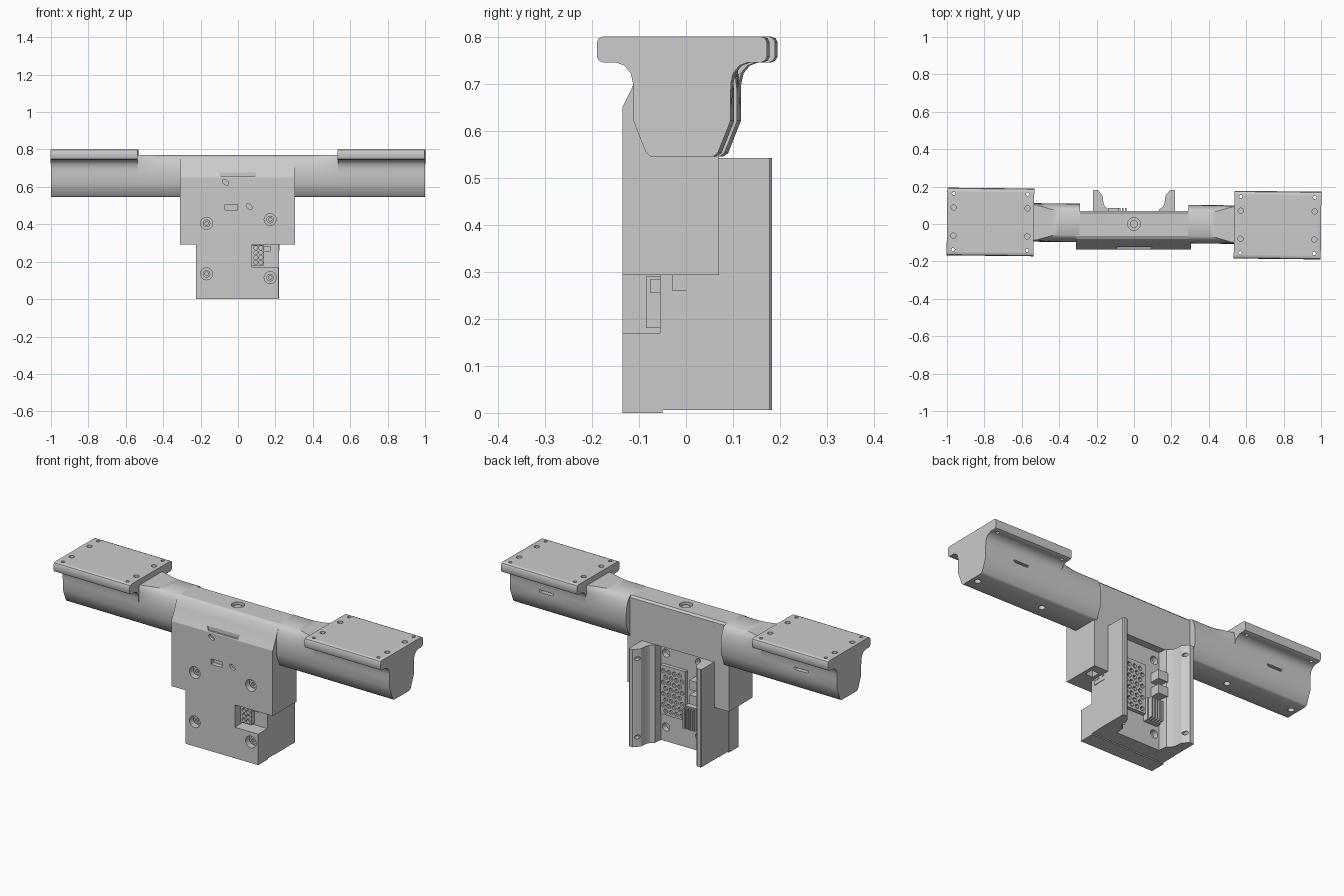
import bpy, bmesh, math
from mathutils import Matrix, Vector

if "Cube" in bpy.data.objects:
    bpy.data.objects.remove(bpy.data.objects["Cube"], do_unlink=True)

grey = bpy.data.materials.new("plain_grey")
grey.use_nodes = True
grey.diffuse_color = (0.6, 0.6, 0.6, 1)
grey.node_tree.nodes["Principled BSDF"].inputs["Base Color"].default_value = (0.6, 0.6, 0.6, 1)


def place(axis, a, b, t):
    """Put 2D profile point (a, b) at distance t along an axis."""
    return {"x": (t, a, b), "y": (a, t, b), "z": (a, b, t)}[axis]


def loft(bm, rings):
    """Skin closed rings of equal length and cap both ends."""
    loops = [[bm.verts.new(p) for p in ring] for ring in rings]
    n = len(loops[0])
    for r0, r1 in zip(loops, loops[1:]):
        for i in range(n):
            bm.faces.new((r0[i], r0[(i + 1) % n], r1[(i + 1) % n], r1[i]))
    bm.faces.new(loops[0])
    bm.faces.new(loops[-1])


def prism(bm, pts, axis, start, end):
    loft(bm, [[place(axis, a, b, t) for a, b in pts] for t in (start, end)])


def box(bm, x0, x1, y0, y1, z0, z1):
    prism(bm, [(x0, y0), (x1, y0), (x1, y1), (x0, y1)], "z", z0, z1)


def disc(bm, axis, a, b, r, start, end, sides=24, stretch=1, turn=0):
    pts = []
    for i in range(sides):
        t = 2 * math.pi * i / sides
        u, v = r * math.cos(t), r * stretch * math.sin(t)
        pts.append((a + u * math.cos(turn) - v * math.sin(turn),
                    b + u * math.sin(turn) + v * math.cos(turn)))
    prism(bm, pts, axis, start, end)


def finish(bm, name, angle=None):
    bmesh.ops.recalc_face_normals(bm, faces=bm.faces)
    mesh = bpy.data.meshes.new(name)
    bm.to_mesh(mesh)
    bm.free()
    mesh.materials.append(grey)
    ob = bpy.data.objects.new(name, mesh)
    bpy.context.collection.objects.link(ob)
    if angle:
        activate(ob)
        bpy.ops.object.shade_smooth_by_angle(angle=math.radians(angle))
    return ob


def activate(ob):
    bpy.ops.object.select_all(action="DESELECT")
    ob.select_set(True)
    bpy.context.view_layer.objects.active = ob


def cut(ob, bm):
    """Subtract the cutter mesh from an object."""
    tool = finish(bm, "cutter")
    tool.hide_render = True
    mod = ob.modifiers.new("cut", "BOOLEAN")
    mod.operation, mod.solver, mod.object = "DIFFERENCE", "EXACT", tool
    activate(ob)
    bpy.ops.object.modifier_apply(modifier=mod.name)
    bpy.data.objects.remove(tool, do_unlink=True)


def both(half):
    """Complete a half profile by mirroring it in its first coordinate."""
    return half + [(-a, b) for a, b in reversed(half)]


yaw = Matrix.Translation((0, 0.0025, 0)) @ Matrix.Rotation(-0.011, 4, "Z")
low = [(0.066, 0.545), (0.076, 0.552), (0.103, 0.62), (0.103, 0.685)]
slim = both(low + [(0.1, 0.71), (0.092, 0.74), (0.08, 0.76), (0.065, 0.77)])
full = both(low + [(0.103, 0.71), (0.103, 0.735), (0.103, 0.755), (0.098, 0.77)])
flange = both([(0.103, 0.67), (0.104, 0.7), (0.109, 0.722), (0.122, 0.738), (0.14, 0.745),
               (0.168, 0.745), (0.177, 0.749), (0.181, 0.757), (0.181, 0.788),
               (0.177, 0.796), (0.168, 0.8)])
bolt_x = (0.57, 0.965)

for side, label in ((1, "left"), (-1, "right")):
    # Arm beam, swelling towards the mounting plate
    bm = bmesh.new()
    rings = []
    for x, f in ((0.29, 0), (0.4, 0), (0.44, 0.15), (0.48, 0.5), (0.52, 0.85), (0.56, 1), (1, 1)):
        rings.append([(side * x, p[0] + (q[0] - p[0]) * f, p[1] + (q[1] - p[1]) * f)
                      for p, q in zip(slim, full)])
    loft(bm, rings)
    arm = finish(bm, label + "_arm", 35)
    # Rear slot and underside holes
    bm = bmesh.new()
    prism(bm, [(side * 0.78 + a, 0.685 + b) for a, b in
               ((-0.045, -0.02), (-0.038, -0.028), (0.038, -0.028), (0.045, -0.02),
                (0.045, 0.02), (0.038, 0.028), (-0.038, 0.028), (-0.045, 0.02))], "y", 0.07, 0.15)
    for x in bolt_x:
        disc(bm, "z", side * x, 0, 0.016, 0.5, 0.58)
    cut(arm, bm)
    # Ribs in the slot
    bm = bmesh.new()
    for i in range(3):
        z = 0.668 + i * 0.017
        box(bm, side * 0.78 - 0.04, side * 0.78 + 0.04, 0.065, 0.088, z - 0.003, z + 0.003)
    ribs = finish(bm, label + "_slot_ribs")
    # Mounting plate with filleted underside and bolt holes
    bm = bmesh.new()
    prism(bm, flange, "x", side * 0.535, side * 1)
    plate = finish(bm, label + "_mounting_plate", 35)
    bm = bmesh.new()
    for x in bolt_x:
        for s in (-1, 1):
            disc(bm, "z", side * x, s * 0.075, 0.014, 0.78, 0.85)
            disc(bm, "z", side * x, s * 0.15, 0.009, 0.7, 0.85)
    cut(plate, bm)
    for ob in (arm, ribs, plate):
        ob.matrix_world = yaw

# Central housing
bm = bmesh.new()
prism(bm, [(-0.135, 0.293), (-0.135, 0.65), (-0.115, 0.69), (-0.103, 0.72), (-0.092, 0.745),
           (-0.08, 0.76), (-0.063, 0.77), (0.06, 0.77), (0.07, 0.76), (0.07, 0.293)],
      "x", -0.31, 0.305)
housing = finish(bm, "central_housing", 20)
screws = [(-0.168, 0.405), (0.172, 0.425), (-0.168, 0.135), (0.172, 0.115)]
bm = bmesh.new()
box(bm, -0.222, 0.218, -0.055, 0.2, 0.2, 0.542)
for x, z in screws[:2]:
    disc(bm, "y", x, z, 0.032, -0.2, -0.1)
box(bm, -0.07, -0.003, -0.2, -0.11, 0.477, 0.507)
for x, z in ((-0.067, 0.625), (0.06, 0.495)):
    disc(bm, "y", x, z, 0.019, -0.2, -0.12, 20, 0.6, -0.7)
prism(bm, [(-0.09, 0.655), (0.09, 0.655), (0.11, 0.7), (0.065, 0.7), (0.065, 0.68),
           (0, 0.68), (0, 0.69), (-0.065, 0.69), (-0.065, 0.7), (-0.11, 0.7)], "y", -0.2, -0.122)
disc(bm, "z", 0, 0, 0.034, 0.75, 0.8)
box(bm, 0.24, 0.285, -0.02, 0.025, 0.25, 0.33)
cut(housing, bm)

# Top insert
bm = bmesh.new()
disc(bm, "z", 0, 0, 0.02, 0.745, 0.762)
finish(bm, "top_insert", 35)

# Lower front block with connector notch
bm = bmesh.new()
box(bm, -0.225, 0.217, -0.135, -0.05, 0, 0.295)
block = finish(bm, "lower_front_block")
bm = bmesh.new()
box(bm, 0.075, 0.3, -0.2, -0.055, 0.17, 0.35)
for x, z in screws[2:]:
    disc(bm, "y", x, z, 0.032, -0.2, -0.1)
cut(block, bm)

# Recessed front screws with sockets
bm = bmesh.new()
for x, z in screws:
    disc(bm, "y", x, z, 0.02, -0.116, -0.09)
heads = finish(bm, "front_screws", 35)
bm = bmesh.new()
for x, z in screws:
    disc(bm, "y", x, z, 0.01, -0.14, -0.104, 6)
cut(heads, bm)

# Front connector with pin sockets
bm = bmesh.new()
box(bm, 0.076, 0.14, -0.085, -0.05, 0.18, 0.29)
box(bm, 0.14, 0.175, -0.075, -0.05, 0.255, 0.285)
connector = finish(bm, "front_connector")
bm = bmesh.new()
for i in range(4):
    for j in range(2):
        disc(bm, "y", 0.095 + j * 0.027, 0.196 + i * 0.026, 0.011, -0.1, -0.07, 12)
cut(connector, bm)

# Rear base slab
bm = bmesh.new()
box(bm, -0.222, 0.218, -0.055, 0.03, 0.006, 0.542)
base = finish(bm, "rear_base")
bm = bmesh.new()
for x in (-0.1, 0.1):
    for z in (0.085, 0.49):
        disc(bm, "y", x, z, 0.022, 0, 0.1)
cut(base, bm)

# Side terminal strip
bm = bmesh.new()
box(bm, 0.21, 0.222, -0.03, 0.048, 0.26, 0.294)
strip = finish(bm, "side_terminal_strip")
bm = bmesh.new()
for y in (-0.018, -0.006, 0.006, 0.032, 0.042):
    disc(bm, "x", y, 0.283, 0.004, 0.219, 0.24, 12)
cut(strip, bm)

# Rear guide rails
half = [(0.22, 0.0), (0.22, 0.178), (0.215, 0.183), (0.196, 0.183), (0.185, 0.172), (0.168, 0.15),
        (0.163, 0.11), (0.155, 0.092), (0.135, 0.078), (0.13, 0.03), (0.13, 0.0)]
for side, label in ((1, "left"), (-1, "right")):
    bm = bmesh.new()
    prism(bm, [(side * x, y) for x, y in half], "z", 0.006, 0.542)
    rail = finish(bm, label + "_guide_rail", 30)
    bm = bmesh.new()
    for z in (0.06, 0.49):
        disc(bm, "y", side * 0.18, z, 0.01, 0.145, 0.25, 16)
    cut(rail, bm)

# Perforated vent plate
bm = bmesh.new()
box(bm, -0.03, 0.12, 0.02, 0.05, 0.16, 0.43)
vent = finish(bm, "vent_plate")
bm = bmesh.new()
for row in range(8):
    for col in range(4):
        disc(bm, "y", -0.01 + col * 0.033 + (row % 2) * 0.014, 0.182 + row * 0.031,
             0.0125, 0.035, 0.1, 6)
cut(vent, bm)

# Ribbed rear plug and latch blocks
bm = bmesh.new()
box(bm, -0.115, -0.035, 0.02, 0.06, 0.13, 0.25)
for i in range(5):
    x = -0.107 + i * 0.016
    box(bm, x - 0.004, x + 0.004, 0.055, 0.085, 0.135, 0.245)
for z in (0.28, 0.36):
    box(bm, -0.14, -0.08, 0.02, 0.085, z, z + 0.05)
finish(bm, "rear_plug_and_latches")
